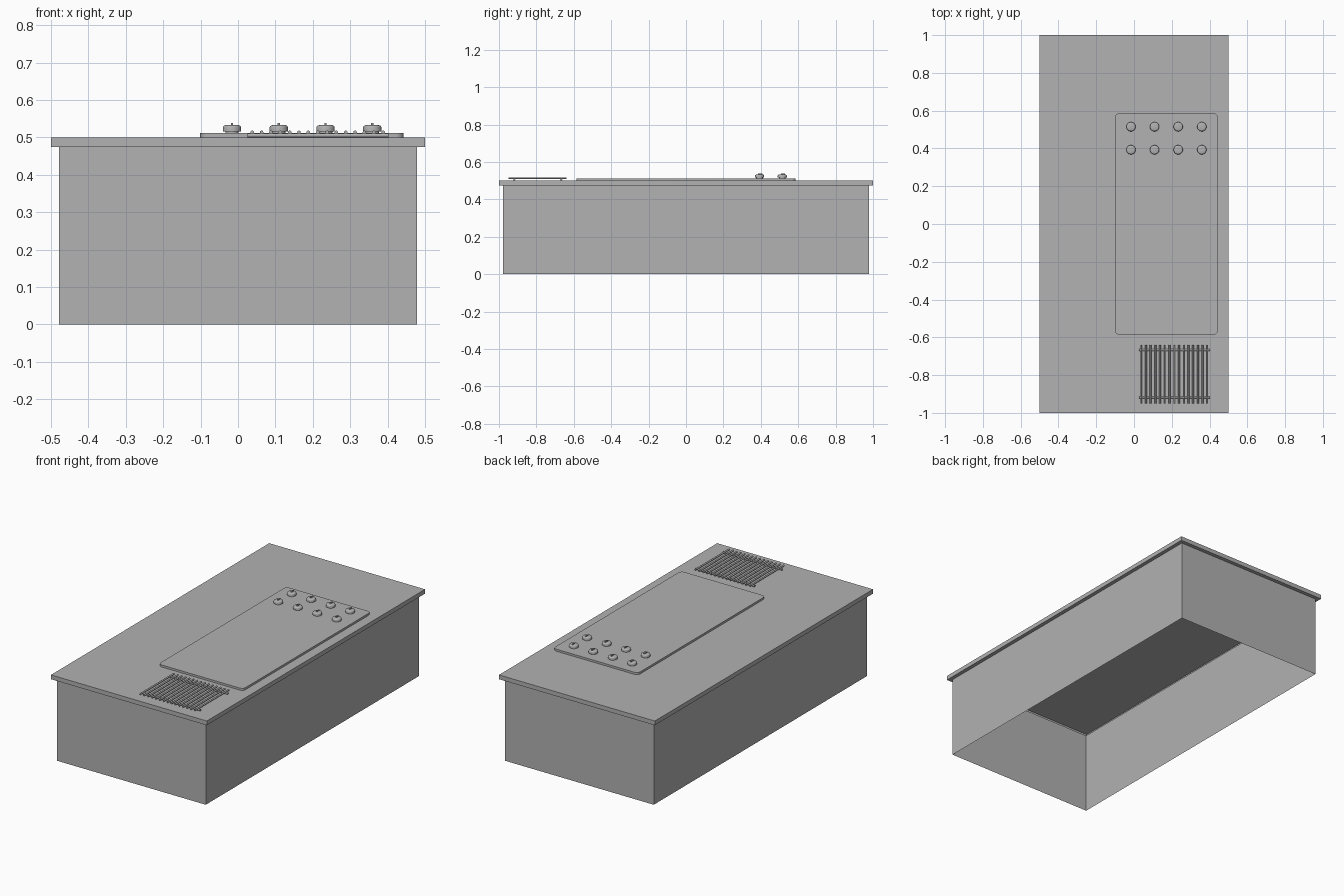
import bpy, bmesh
from math import pi, sin, cos

if "Cube" in bpy.data.objects:
    bpy.data.objects.remove(bpy.data.objects["Cube"])

# Dark grey finish shared by all parts
GREY = bpy.data.materials.new("dark_grey")
GREY.diffuse_color = (0.445, 0.445, 0.445, 1)
GREY.use_nodes = True
GREY.node_tree.nodes["Principled BSDF"].inputs["Base Color"].default_value = GREY.diffuse_color


def make(name, bm, smooth=False):
    bmesh.ops.recalc_face_normals(bm, faces=bm.faces)
    me = bpy.data.meshes.new(name)
    bm.to_mesh(me)
    bm.free()
    me.materials.append(GREY)
    ob = bpy.data.objects.new(name, me)
    bpy.context.collection.objects.link(ob)
    if smooth:
        bpy.ops.object.select_all(action='DESELECT')
        ob.select_set(True)
        bpy.context.view_layer.objects.active = ob
        bpy.ops.object.shade_smooth_by_angle(angle=0.6)
    return ob


def loft(bm, loops, cap_bottom=True):
    rings = [[bm.verts.new(p) for p in lp] for lp in loops]
    for a, b in zip(rings, rings[1:]):
        n = len(a)
        for i in range(n):
            bm.faces.new((a[i], a[(i + 1) % n], b[(i + 1) % n], b[i]))
    bm.faces.new(rings[-1])
    if cap_bottom:
        bm.faces.new(rings[0][::-1])


def rect(hx, hy, z):
    return [(-hx, -hy, z), (hx, -hy, z), (hx, hy, z), (-hx, hy, z)]


def circle(r, z, n=32):
    return [(r * cos(2 * pi * i / n), r * sin(2 * pi * i / n), z) for i in range(n)]


# Hollow counter: cabinet walls flaring out into the overhanging worktop, open below
bm = bmesh.new()
loft(bm, [rect(0.478, 0.978, 0), rect(0.478, 0.978, 0.475),
          rect(0.5, 1, 0.475), rect(0.5, 1, 0.5)], cap_bottom=False)
make("counter", bm)


# Cooking plate with rounded corners
def rounded(x0, x1, y0, y1, r, z, n=8):
    pts = []
    corners = [(x1 - r, y1 - r), (x0 + r, y1 - r), (x0 + r, y0 + r), (x1 - r, y0 + r)]
    for q, (cx, cy) in enumerate(corners):
        for i in range(n + 1):
            a = (q + i / n) * pi / 2
            pts.append((cx + r * cos(a), cy + r * sin(a), z))
    return pts


bm = bmesh.new()
loft(bm, [rounded(-0.101, 0.443, -0.586, 0.586, 0.022, z) for z in (0.5, 0.512)])
make("cooking_plate", bm, True)

# Control knobs: narrow neck, rounded cap and a pointer ridge
PROFILE = [(0.018, 0), (0.018, 0.004), (0.0245, 0.004), (0.0245, 0.015),
           (0.0235, 0.0175), (0.021, 0.0195), (0.017, 0.0208)]
for row, y in enumerate((0.393, 0.515)):
    for col in range(4):
        bm = bmesh.new()
        loft(bm, [circle(r, z) for r, z in PROFILE])
        loft(bm, [[(px, py + 0.004, z) for px, py, _ in rect(0.003, 0.011, 0)]
                  for z in (0.018, 0.026)])
        knob = make(f"knob_{row}_{col}", bm, True)
        knob.location = (-0.016 + 0.125 * col, y, 0.512)


# Grate: round bars lying on two cross rails
def bar(name, centre, length, r, along_x):
    bm = bmesh.new()
    loft(bm, [circle(r, -length / 2, 12), circle(r, length / 2, 12)])
    ob = make(name, bm, True)
    ob.location = centre
    ob.rotation_euler = (0, pi / 2, 0) if along_x else (pi / 2, 0, 0)


for i in range(15):
    bar(f"grate_bar_{i}", (0.038 + 0.025 * i, -0.795, 0.5135), 0.31, 0.0048, False)
for i, y in enumerate((-0.918, -0.667)):
    bar(f"grate_rail_{i}", (0.214, y, 0.5055), 0.376, 0.0055, True)
